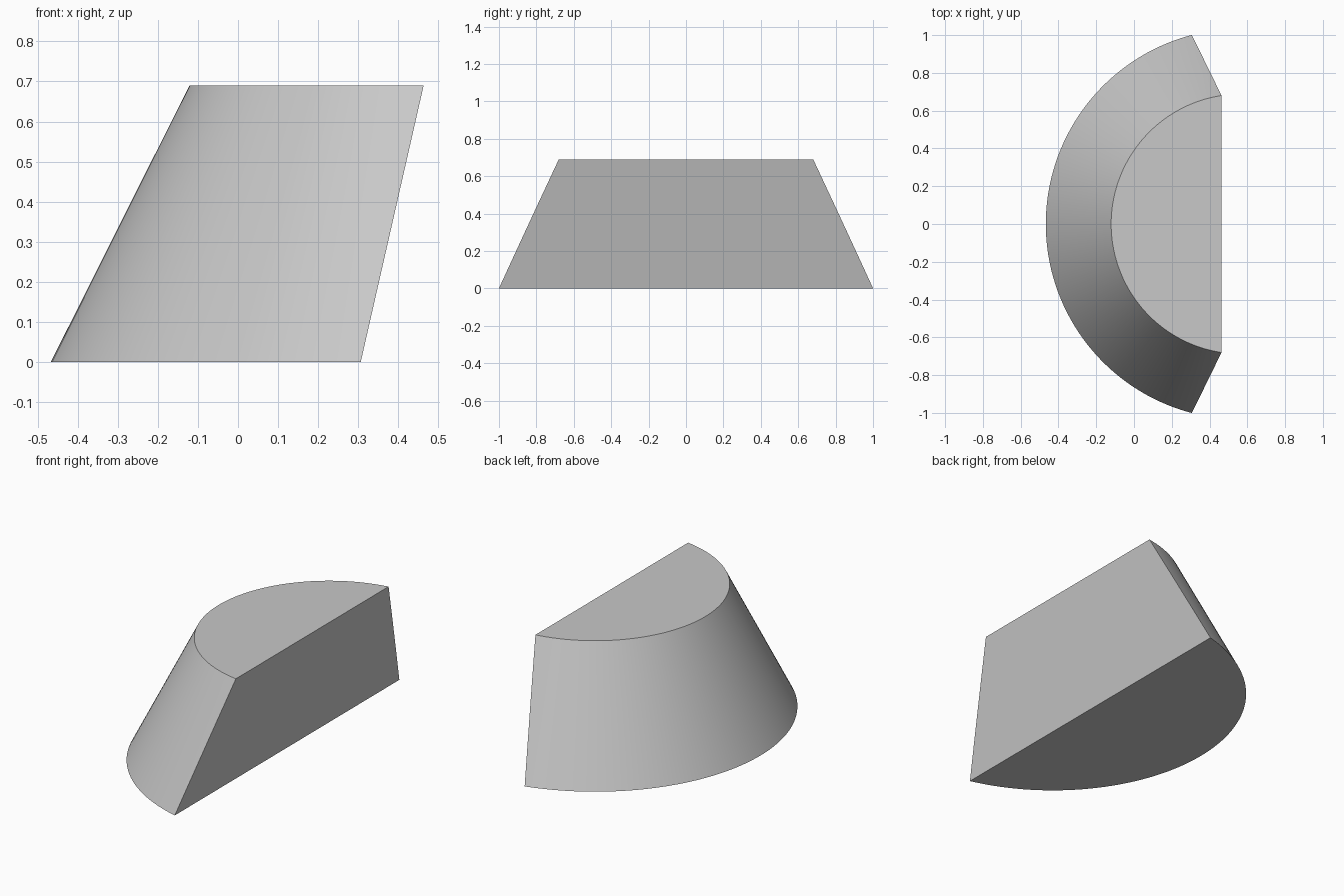
import bpy, bmesh, math
from mathutils import Matrix, Vector

cube = bpy.data.objects.get("Cube")
if cube:
    bpy.data.objects.remove(cube, do_unlink=True)

HEIGHT = 0.69
AXIS_X = 0.567                      # cone axis position
CUT_BOTTOM, CUT_TOP = 0.306, 0.463  # slanted cut at base and at top

grey = bpy.data.materials.new("light_grey")
grey.use_nodes = True
colour = (0.58, 0.58, 0.58, 1)
grey.diffuse_color = colour
grey.node_tree.nodes["Principled BSDF"].inputs["Base Color"].default_value = colour

# Truncated cone standing on the ground
bm = bmesh.new()
bmesh.ops.create_cone(bm, cap_ends=True, segments=160, radius1=1.034, radius2=0.688,
                      depth=HEIGHT,
                      matrix=Matrix.Translation((AXIS_X, 0, HEIGHT / 2)))

# Slice off the +x side with a slanted plane and close the cut
normal = Vector((HEIGHT, 0, CUT_BOTTOM - CUT_TOP)).normalized()
cut = bmesh.ops.bisect_plane(bm, geom=bm.verts[:] + bm.edges[:] + bm.faces[:],
                             plane_co=(CUT_BOTTOM, 0, 0), plane_no=normal,
                             clear_outer=True)
rim = [e for e in cut["geom_cut"] if isinstance(e, bmesh.types.BMEdge)]
bmesh.ops.contextual_create(bm, geom=rim)
bmesh.ops.recalc_face_normals(bm, faces=bm.faces[:])

mesh = bpy.data.meshes.new("cut_cone_block")
bm.to_mesh(mesh)
bm.free()
mesh.materials.append(grey)
block = bpy.data.objects.new("cut_cone_block", mesh)
bpy.context.collection.objects.link(block)

# Smooth curved wall, sharp rims
bpy.context.view_layer.objects.active = block
block.select_set(True)
bpy.ops.object.shade_smooth_by_angle(angle=math.radians(30))
